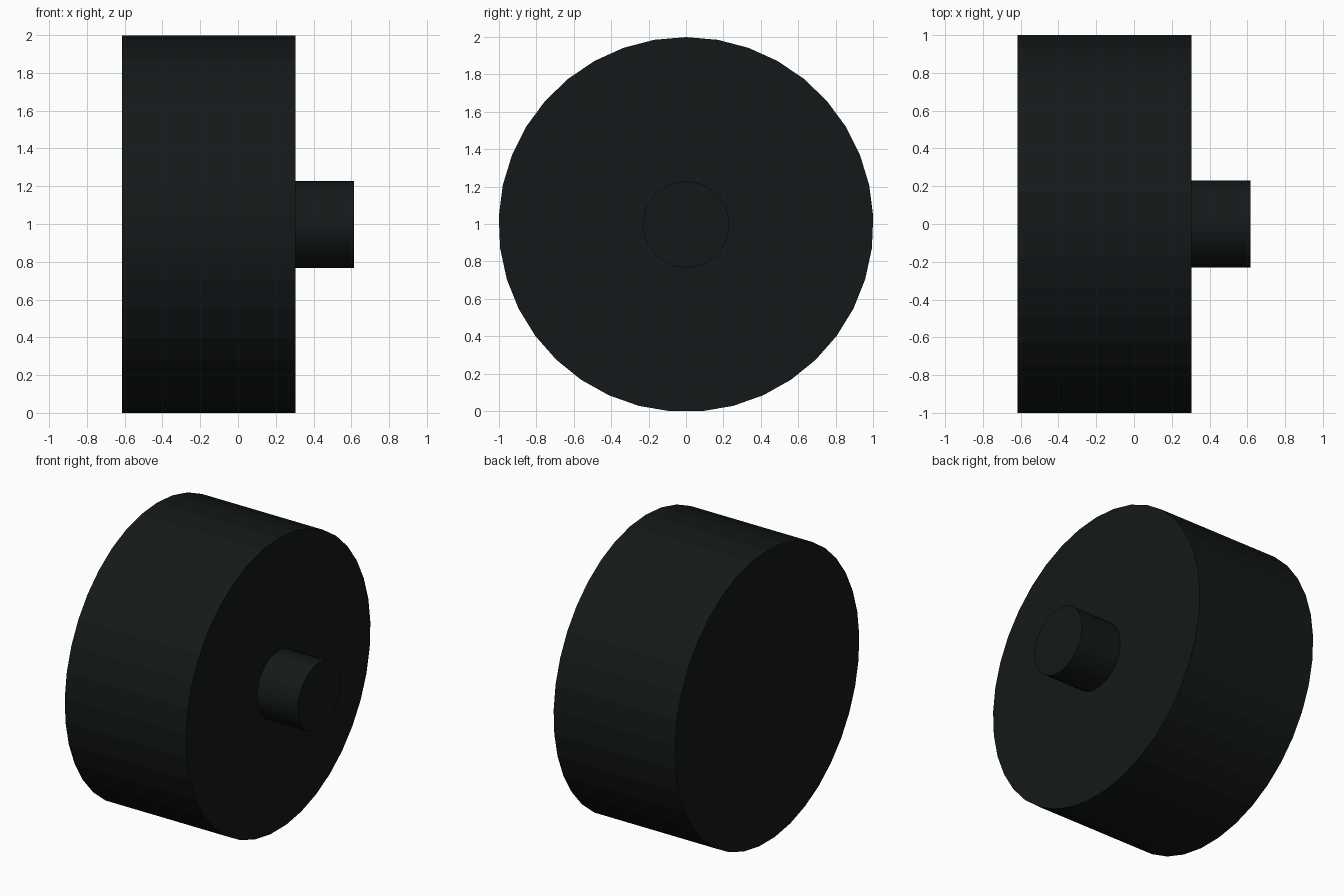
import bpy, bmesh, math

if "Cube" in bpy.data.objects:
    bpy.data.objects.remove(bpy.data.objects["Cube"])

SIDES = 37
R = 1.0009
CENTRE_Z = R * math.cos(math.pi / SIDES)

rubber = bpy.data.materials.new("black_rubber")
rubber.diffuse_color = (0.007, 0.0095, 0.0095, 1)
rubber.use_nodes = True
rubber.node_tree.nodes["Principled BSDF"].inputs["Base Color"].default_value = rubber.diffuse_color


def disc(name, radius, x0, x1):
    """Flat-faced cylinder along x with one vertex at the very top."""
    bm = bmesh.new()
    ring = []
    for i in range(SIDES):
        a = 2 * math.pi * i / SIDES
        ring.append(bm.verts.new((x0, radius * math.sin(a), radius * math.cos(a))))
    cap = bm.faces.new(ring)
    ext = bmesh.ops.extrude_face_region(bm, geom=[cap], use_keep_orig=True)
    top = [g for g in ext["geom"] if isinstance(g, bmesh.types.BMVert)]
    bmesh.ops.translate(bm, verts=top, vec=(x1 - x0, 0, 0))
    bmesh.ops.recalc_face_normals(bm, faces=bm.faces)
    mesh = bpy.data.meshes.new(name)
    bm.to_mesh(mesh)
    bm.free()
    mesh.materials.append(rubber)
    ob = bpy.data.objects.new(name, mesh)
    ob.location.z = CENTRE_Z
    bpy.context.collection.objects.link(ob)
    return ob


# Wide wheel and the short axle stub on its right face
disc("wheel", R, -0.615, 0.305)
disc("axle_stub", 0.23, 0.30, 0.615)
